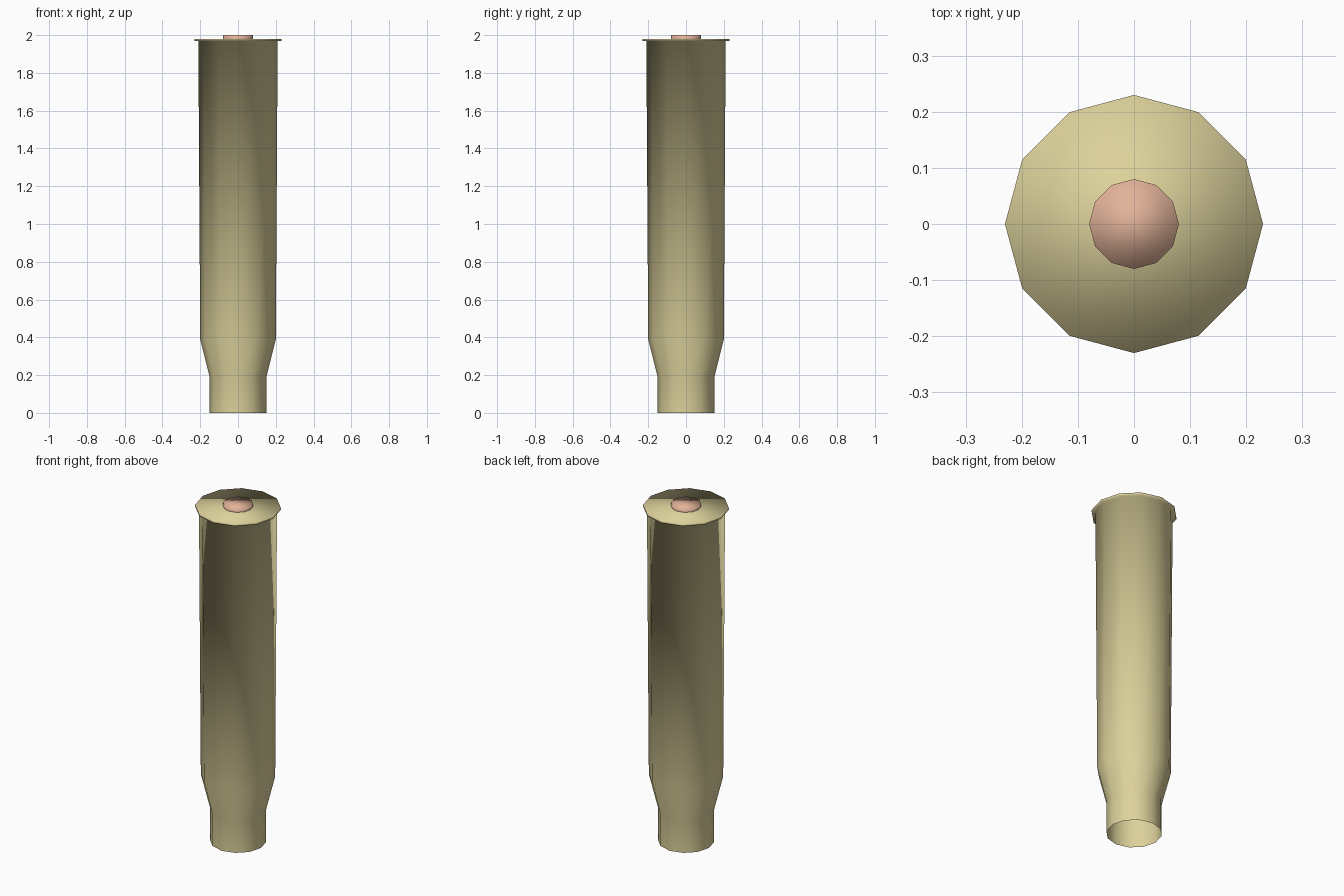
import bpy, bmesh
from math import cos, sin, tau

if "Cube" in bpy.data.objects:
    bpy.data.objects.remove(bpy.data.objects["Cube"])

SIDES = 12


def material(name, color):
    m = bpy.data.materials.new(name)
    m.diffuse_color = color
    m.use_nodes = True
    m.node_tree.nodes["Principled BSDF"].inputs["Base Color"].default_value = m.diffuse_color
    return m


def lathe(name, profile, mat):
    """Revolve (radius, z) points from bottom to top, closing the top only."""
    bm = bmesh.new()
    rings = [[bm.verts.new((r * cos(tau * k / SIDES), r * sin(tau * k / SIDES), z))
              for k in range(SIDES)] for r, z in profile]
    for low, high in zip(rings, rings[1:]):
        for k in range(SIDES):
            n = (k + 1) % SIDES
            bm.faces.new((low[k], low[n], high[n], high[k]))
    bm.faces.new(rings[-1])
    for f in bm.faces:
        f.smooth = True
    mesh = bpy.data.meshes.new(name)
    bm.to_mesh(mesh)
    bm.free()
    mesh.materials.append(mat)
    obj = bpy.data.objects.new(name, mesh)
    bpy.context.collection.objects.link(obj)
    return obj


brass = material("brass", (0.72, 0.64, 0.33, 1))
copper = material("copper", (0.76, 0.45, 0.32, 1))

# Hollow case: open neck, tapered shoulder, long body, flanged head
lathe("case", [(0.15, 0), (0.15, 0.19), (0.2, 0.39), (0.21, 1.968),
               (0.23, 1.968), (0.23, 1.98)], brass)

# Raised primer cap on the head
lathe("primer", [(0.08, 1.98), (0.08, 2.0)], copper)
